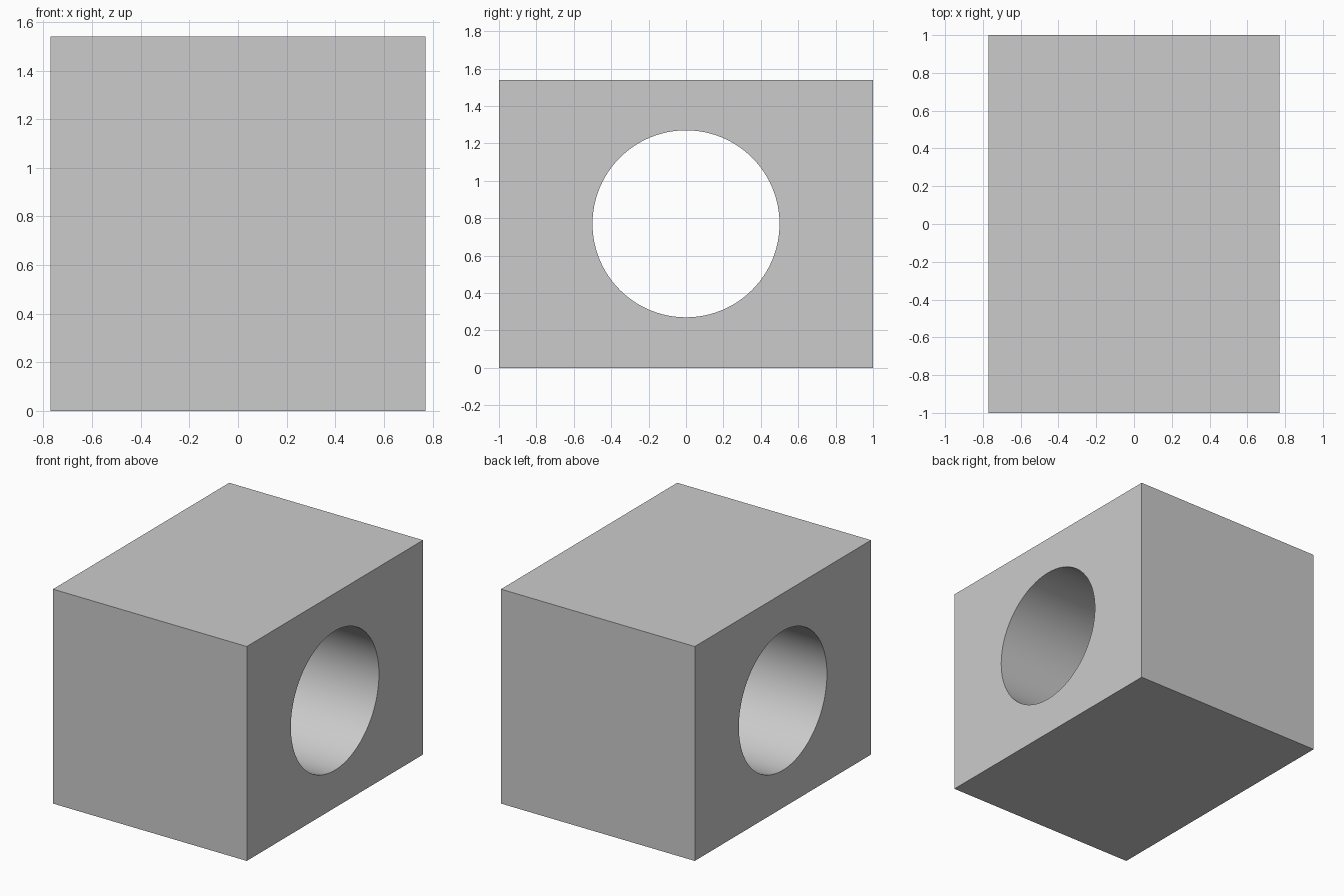
import bpy
import math

if "Cube" in bpy.data.objects:
    bpy.data.objects.remove(bpy.data.objects["Cube"])

WIDTH, DEPTH, HEIGHT = 1.54, 2.0, 1.54
HOLE_RADIUS = 0.5

# Solid block standing on the ground
bpy.ops.mesh.primitive_cube_add(size=1, location=(0, 0, HEIGHT / 2))
block = bpy.context.object
block.name = "bored_block"
block.scale = (WIDTH, DEPTH, HEIGHT)
bpy.ops.object.transform_apply(location=False, rotation=False, scale=True)

# Round cutter running left to right through the centre
bpy.ops.mesh.primitive_cylinder_add(
    vertices=96, radius=HOLE_RADIUS, depth=WIDTH * 2,
    location=(0, 0, HEIGHT / 2), rotation=(0, math.pi / 2, 0))
cutter = bpy.context.object
cutter.name = "hole_cutter"
cutter.hide_render = True

# Cut the through hole
cut = block.modifiers.new("through_hole", "BOOLEAN")
cut.operation = "DIFFERENCE"
cut.solver = "EXACT"
cut.object = cutter
bpy.ops.object.select_all(action="DESELECT")
block.select_set(True)
bpy.context.view_layer.objects.active = block
bpy.ops.object.modifier_apply(modifier=cut.name)
bpy.data.objects.remove(cutter)

# Smooth bore, crisp outer edges
bpy.ops.object.shade_smooth_by_angle(angle=math.radians(30))
